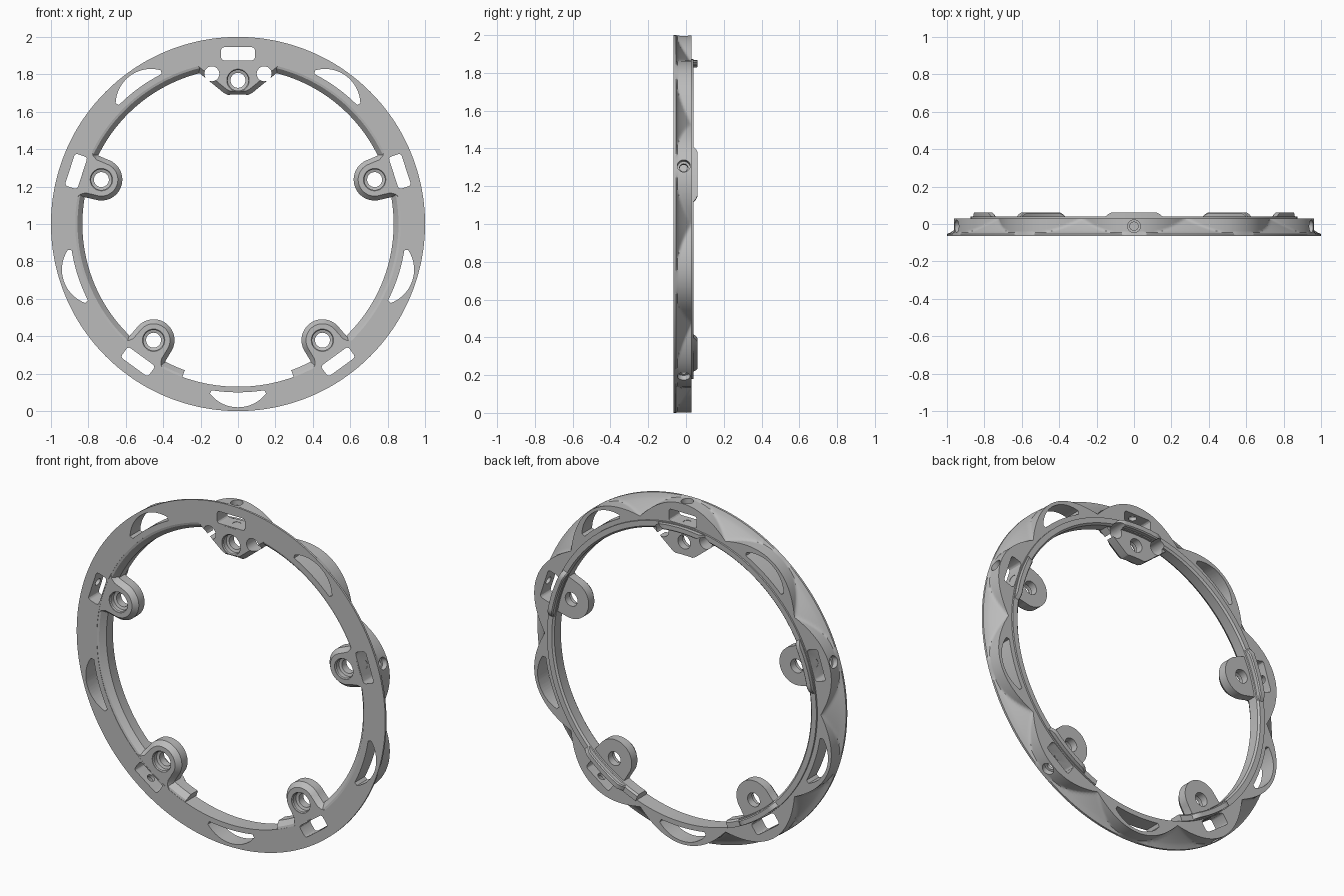
import bpy, bmesh
from math import sin, cos, pi, radians, sqrt, asin
from mathutils import Vector

cube = bpy.data.objects.get("Cube")
if cube:
    bpy.data.objects.remove(cube, do_unlink=True)

grey = bpy.data.materials.new("satin grey")
grey.use_nodes = True
COLOUR = (0.5, 0.5, 0.5, 1)
grey.diffuse_color = COLOUR
grey.node_tree.nodes["Principled BSDF"].inputs["Base Color"].default_value = COLOUR

FRONT, BACK = -0.065, 0.03
MOUNTS = [90, 18, 162, -54, 234]
SCOOPS = [a + 180 for a in MOUNTS]


def place(angle, u, v, y):
    """u runs along the ring, v outward from its centre."""
    a = radians(angle)
    return Vector((v * cos(a) - u * sin(a), y, 1 + v * sin(a) + u * cos(a)))


def loft(bm, sections, closed=False):
    rows = [[bm.verts.new(p) for p in s] for s in sections]
    n = len(rows[0])
    pairs = list(zip(rows, rows[1:]))
    if closed:
        pairs.append((rows[-1], rows[0]))
    else:
        bm.faces.new(rows[0])
        bm.faces.new(rows[-1])
    for a, b in pairs:
        for i in range(n):
            j = (i + 1) % n
            bm.faces.new((a[i], a[j], b[j], b[i]))


def prism(bm, angle, layers):
    loft(bm, [[place(angle, u, v, y) for u, v in pts] for pts, y in layers])


def circle(r, v=0.0, u=0.0, n=40):
    return [(u + r * cos(2 * pi * i / n), v + r * sin(2 * pi * i / n)) for i in range(n)]


def finish(name, bm, cutters=()):
    bmesh.ops.recalc_face_normals(bm, faces=bm.faces)
    me = bpy.data.meshes.new(name)
    bm.to_mesh(me)
    bm.free()
    ob = bpy.data.objects.new(name, me)
    bpy.context.collection.objects.link(ob)
    me.materials.append(grey)
    for c in cutters:
        mod = ob.modifiers.new("cut", 'BOOLEAN')
        mod.operation, mod.solver, mod.object = 'DIFFERENCE', 'EXACT', c
    bpy.ops.object.select_all(action='DESELECT')
    ob.select_set(True)
    bpy.context.view_layer.objects.active = ob
    for mod in list(ob.modifiers):
        bpy.ops.object.modifier_apply(modifier=mod.name)
    bpy.ops.object.shade_smooth_by_angle(angle=radians(30))
    return ob


# Cutters running front to back: slots, bolt holes, crescents
bm = bmesh.new()
slot = []
for cu, cv, start in ((.075, .93, 0), (-.075, .93, 90), (-.075, .89, 180), (.075, .89, 270)):
    for k in range(4):
        a = radians(start + 30 * k)
        slot.append((cu + .015 * cos(a), cv + .015 * sin(a)))
for m in MOUNTS:
    prism(bm, m, [(slot, -.2), (slot, .2)])
    prism(bm, m, [(circle(r, .768), y) for r, y in
                  ((.06, -.1), (.06, -.06), (.055, -.055), (.055, -.03), (.04, -.025), (.04, .2))])
for u in (-.14, .14):
    prism(bm, 90, [(circle(.04, .803, u), y) for y in (-.2, .2)])
crescent = []
for i in range(21):                       # outer edge, a tight arc
    a = radians(38 + 104 * i / 20)
    crescent.append((.19 * cos(a), .79 + .19 * sin(a)))
for i in range(17):                       # inner edge, concentric with the ring
    a = radians(-9 + 18 * i / 16)
    crescent.append((.9 * sin(a), .9 * cos(a)))
for s in SCOOPS:
    prism(bm, s, [(crescent, -.2), (crescent, .2)])
through_cutter = finish("through_cutter", bm)

# Radial screw holes
bm = bmesh.new()
for m in MOUNTS:
    loft(bm, [[place(m, u, v, y - .012) for u, y in circle(r, n=28)]
              for v, r in ((.862, .022), (.965, .022), (.966, .034), (1.1, .034))])
screw_cutter = finish("screw_cutter", bm)


# Main ring: a cone at the back with ten cylindrical swellings
def ring_section(angle):
    swell = .895 + .103 * abs(cos(radians(5 * (angle - 90))))
    pts = [(.87, FRONT), (1.0, FRONT), (1.0, FRONT + .012)]
    for k in range(1, 11):
        t = k / 10
        cone = .995 - .1 * t ** .8
        pts.append((max(cone, swell), FRONT + .012 + t * (BACK - FRONT - .012)))
    pts.append((.87, BACK))
    return [place(angle, 0, r, y) for r, y in pts]


bm = bmesh.new()
loft(bm, [ring_section(a) for a in range(360)], closed=True)
finish("main_ring", bm, (through_cutter, screw_cutter))


def arc_bar(bm, profile, start, end, steps):
    loft(bm, [[place(start + (end - start) * i / steps, 0, r, y) for r, y in profile]
              for i in range(steps + 1)])


# Bevelled inner band, open along the bottom
bm = bmesh.new()
arc_bar(bm, [(.873, -.064), (.858, -.06), (.832, -.03), (.832, .03), (.842, .04), (.873, .04)],
        -70, 250, 200)
finish("inner_band", bm, (through_cutter,))


# Mounting lugs
def lug_outline(r):
    flare = [(r + .05, .868), (r + .02, .85), (r + .005, .825)]
    nose = [(r * cos(a), .768 + r * sin(a)) for a in
            [-pi * i / 24 for i in range(25)]]
    return flare + nose + [(-u, v) for u, v in reversed(flare)]


def top_outline(inset):
    half = [(.255, .868), (.245, .84), (.2, .802), (.075, .7), (.055, .69), (.03, .692)]
    half = [(u - inset * .7, min(v + inset, .868 + i * -.001)) for i, (u, v) in enumerate(half)]
    return half + [(-u, v) for u, v in reversed(half)]


for m in MOUNTS:
    bm = bmesh.new()
    outline, bevel = (top_outline, (.02, 0)) if m == 90 else (lug_outline, (.088, .112))
    prism(bm, m, [(outline(bevel[0]), FRONT + .001), (outline(bevel[1]), -.035),
                  (outline(bevel[1]), .018)])
    finish("mounting_lug", bm, (through_cutter,))

# Raised ribs behind each lug, with sloping ends
for m in MOUNTS:
    bm = bmesh.new()
    sections = []
    for i in range(17):
        d = -10.5 + 21 * i / 16
        top = .035 + .027 * min(1, (10.5 - abs(d)) / 2)
        sections.append([place(m + d, 0, r, y) for r, y in
                         ((.836, .0), (.836, top - .006), (.842, top), (.868, top), (.868, .0))])
    loft(bm, sections)
    finish("back_rib", bm, (through_cutter,))

for c in (through_cutter, screw_cutter):
    c.hide_render = True
    c.hide_set(True)
